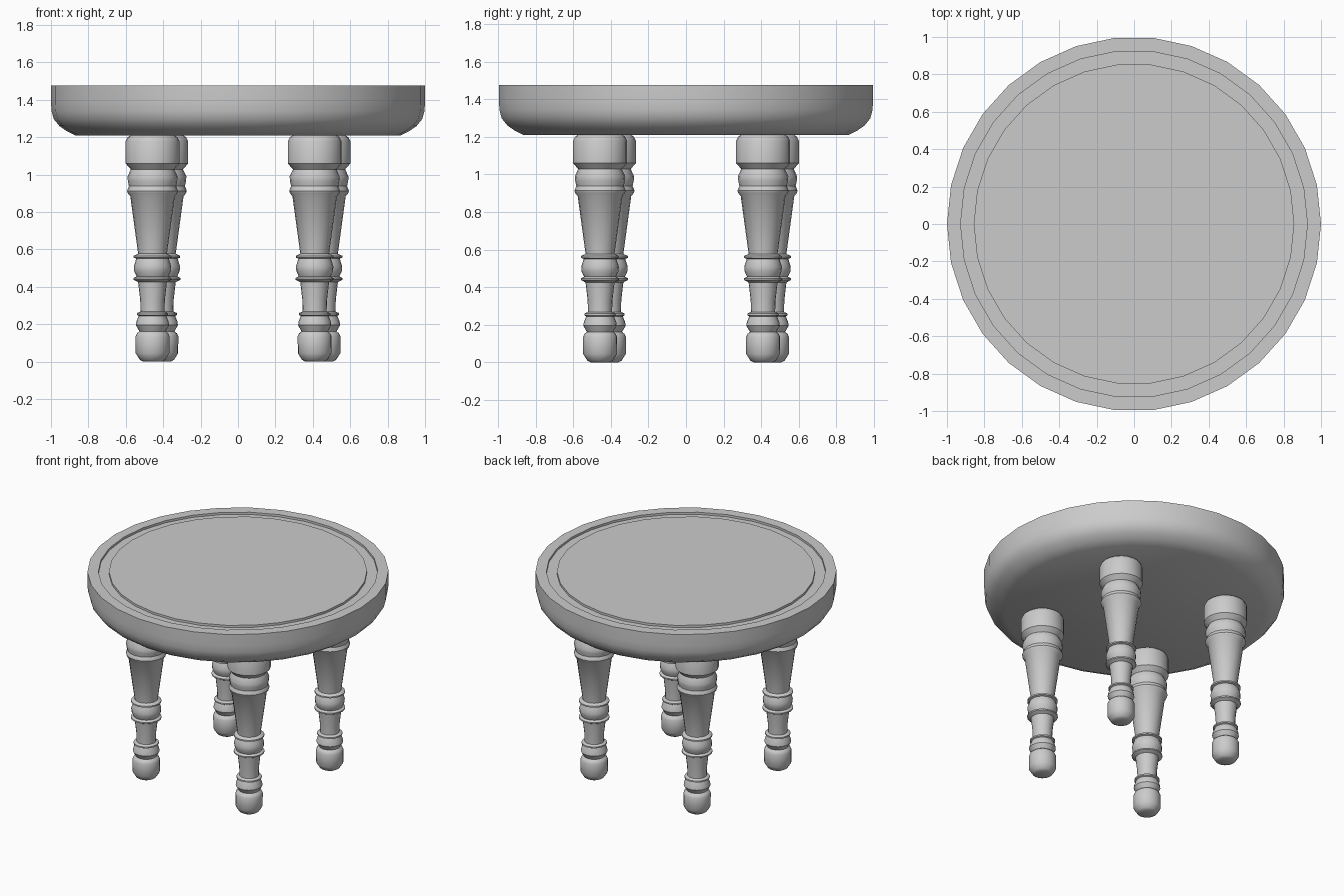
import bpy, bmesh, math

if "Cube" in bpy.data.objects:
    bpy.data.objects.remove(bpy.data.objects["Cube"])


def lathe(name, profile, sides, location=(0, 0, 0), angle=35):
    """Revolve (radius, z) points, listed bottom to top, into a closed solid."""
    bm = bmesh.new()
    rings = []
    for r, z in profile:
        rings.append([bm.verts.new((r * math.cos(2 * math.pi * i / sides),
                                    r * math.sin(2 * math.pi * i / sides), z))
                      for i in range(sides)])
    for low, high in zip(rings, rings[1:]):
        for i in range(sides):
            j = (i + 1) % sides
            bm.faces.new((low[i], low[j], high[j], high[i]))
    bm.faces.new(rings[0][::-1])
    bm.faces.new(rings[-1])
    mesh = bpy.data.meshes.new(name)
    bm.to_mesh(mesh)
    bm.free()
    obj = bpy.data.objects.new(name, mesh)
    obj.location = location
    bpy.context.collection.objects.link(obj)
    bpy.ops.object.select_all(action='DESELECT')
    obj.select_set(True)
    bpy.context.view_layer.objects.active = obj
    bpy.ops.object.shade_smooth_by_angle(angle=math.radians(angle))
    return obj


# Round seat: curved underside edge, straight rim, shallow groove in the top
seat_profile = [
    (0.865, 1.208), (0.915, 1.232), (0.955, 1.26), (0.985, 1.297),
    (0.997, 1.34), (1.0, 1.39), (1.0, 1.476),
    (0.927, 1.476), (0.927, 1.46), (0.857, 1.46), (0.857, 1.476),
]
lathe("seat", seat_profile, 30)

# Turned leg profile: foot, ankle beads, middle beads, taper, collar, top block
leg_profile = [
    (0.05, 0.0), (0.068, 0.01), (0.09, 0.045), (0.091, 0.135), (0.083, 0.152),
    (0.07, 0.162), (0.089, 0.195), (0.086, 0.215), (0.074, 0.245),
    (0.084, 0.25), (0.084, 0.26), (0.064, 0.268),
    (0.066, 0.33), (0.077, 0.425), (0.09, 0.432), (0.102, 0.438),
    (0.102, 0.447), (0.085, 0.456), (0.098, 0.483), (0.1, 0.51),
    (0.092, 0.535), (0.087, 0.551), (0.101, 0.556), (0.101, 0.566),
    (0.077, 0.577), (0.119, 0.885), (0.132, 0.9), (0.136, 0.913),
    (0.131, 0.927), (0.126, 0.938), (0.132, 0.965), (0.134, 0.99),
    (0.116, 1.028), (0.144, 1.06), (0.144, 1.178), (0.133, 1.2),
    (0.118, 1.21),
]

# Four legs on a slightly turned square
x, y = 0.41, -0.457
for place in ("front_right", "back_right", "back_left", "front_left"):
    lathe(place + "_leg", leg_profile, 20, (x, y, 0))
    x, y = -y, x
